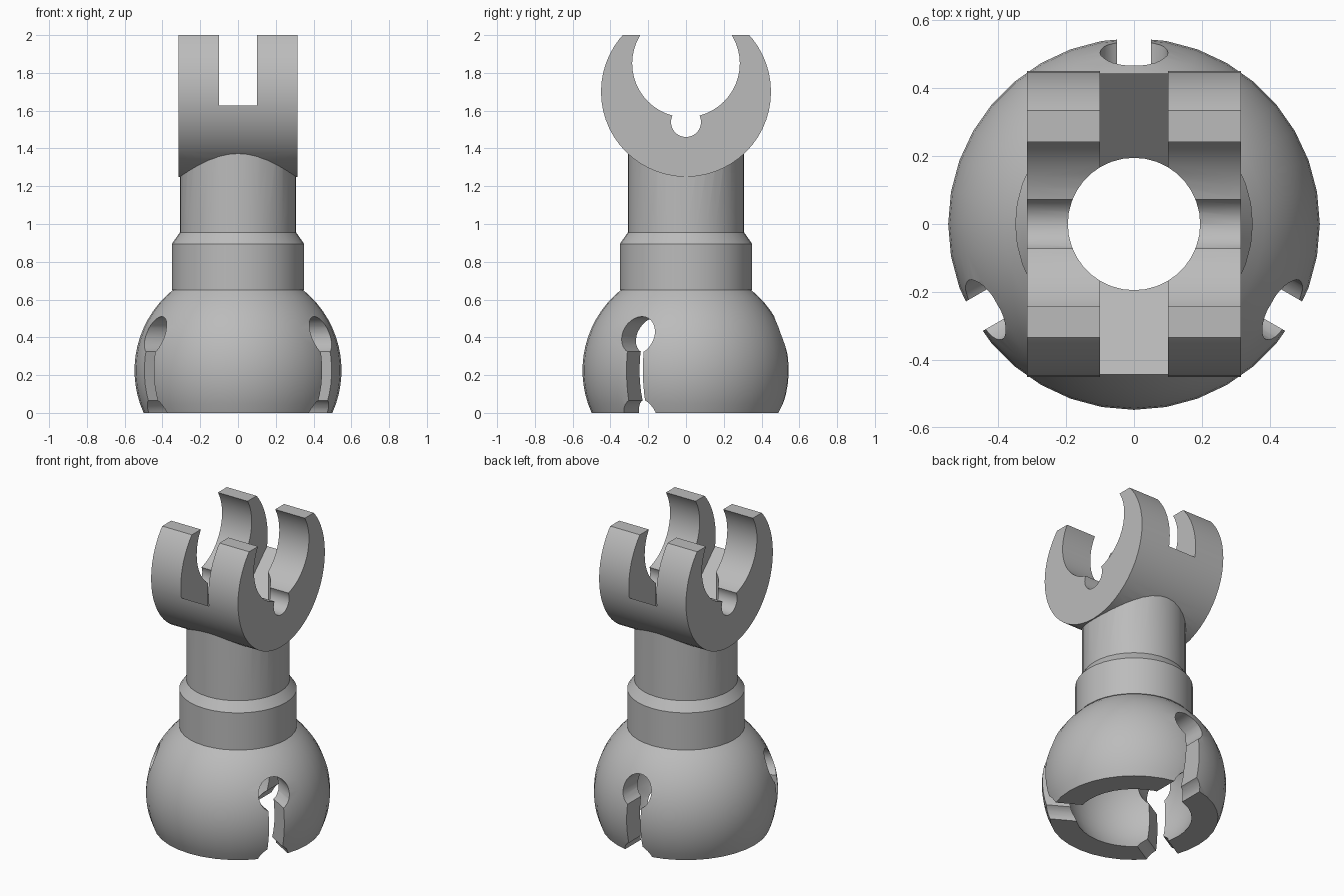
import bpy, math
from mathutils import Matrix, Vector

cube = bpy.data.objects.get("Cube")
if cube:
    bpy.data.objects.remove(cube, do_unlink=True)

grey = bpy.data.materials.new("plain grey")
grey.use_nodes = True
colour = (0.5, 0.5, 0.5, 1)
grey.diffuse_color = colour
grey.node_tree.nodes["Principled BSDF"].inputs["Base Color"].default_value = colour


def new_object(name, verts, faces):
    mesh = bpy.data.meshes.new(name)
    mesh.from_pydata(verts, [], faces)
    mesh.materials.append(grey)
    obj = bpy.data.objects.new(name, mesh)
    bpy.context.collection.objects.link(obj)
    return obj


def lathe(name, profile, sides=36):
    """Capped solid of revolution from (radius, z) points, bottom to top."""
    verts = [(r * math.cos(2 * math.pi * i / sides), r * math.sin(2 * math.pi * i / sides), z)
             for r, z in profile for i in range(sides)]
    faces = [(k * sides + i, k * sides + (i + 1) % sides,
              (k + 1) * sides + (i + 1) % sides, (k + 1) * sides + i)
             for k in range(len(profile) - 1) for i in range(sides)]
    last = (len(profile) - 1) * sides
    faces += [tuple(reversed(range(sides))), tuple(range(last, last + sides))]
    return new_object(name, verts, faces)


def prism(name, outline, x0, x1):
    """Extrude a counter-clockwise (y, z) outline along x."""
    n = len(outline)
    verts = [(x, y, z) for x in (x0, x1) for y, z in outline]
    faces = [(i, (i + 1) % n, n + (i + 1) % n, n + i) for i in range(n)]
    faces = [tuple(reversed(f)) for f in faces]
    faces += [tuple(range(n - 1, -1, -1)), tuple(range(n, 2 * n))]
    obj = new_object(name, verts, [tuple(f) for f in faces])
    # Make normals consistent and outward
    import bmesh
    bm = bmesh.new()
    bm.from_mesh(obj.data)
    bmesh.ops.recalc_face_normals(bm, faces=bm.faces)
    bm.to_mesh(obj.data)
    bm.free()
    return obj


def circle(radius, z, count=48):
    return [(radius * math.cos(2 * math.pi * i / count),
             z + radius * math.sin(2 * math.pi * i / count)) for i in range(count)]


def arc_profile(radius, centre, low, high, steps):
    """Sphere outline between two heights, evenly spaced in angle."""
    a, b = math.asin((low - centre) / radius), math.asin((high - centre) / radius)
    angles = [a + (b - a) * i / steps for i in range(steps + 1)]
    return [(radius * math.cos(t), centre + radius * math.sin(t)) for t in angles]


def combine(target, other, operation):
    mod = target.modifiers.new(operation.lower(), 'BOOLEAN')
    mod.operation, mod.solver, mod.object = operation, 'EXACT', other
    bpy.ops.object.select_all(action='DESELECT')
    bpy.context.view_layer.objects.active = target
    target.select_set(True)
    bpy.ops.object.modifier_apply(modifier=mod.name)
    bpy.data.objects.remove(other, do_unlink=True)


# Ball socket, collar and stem as one turned body
BALL_R, BALL_Z = 0.548, 0.225
body = lathe("jointed_socket", arc_profile(BALL_R, BALL_Z, 0, 0.65, 14)
             + [(0.35, 0.651), (0.35, 0.895), (0.308, 0.955), (0.308, 1.4)])

# Clip barrel lying across the stem, trimmed flat on top
barrel = prism("clip_barrel", circle(0.45, 1.70, 56), -0.315, 0.315)
combine(barrel, prism("top_trim", [(-1, 2), (1, 2), (1, 3), (-1, 3)], -1, 1), 'DIFFERENCE')
combine(body, barrel, 'UNION')

# Clip opening and the small relief groove below it
combine(body, prism("clip_opening", circle(0.285, 1.85), -1, 1), 'DIFFERENCE')
combine(body, prism("relief_groove", circle(0.08, 1.54, 24), -1, 1), 'DIFFERENCE')

# Slot between the prongs, with floors sloping down to the bore
slot = [(-0.15, 1.345), (0.15, 1.345), (0.445, 1.63), (0.6, 1.63),
        (0.6, 2.2), (-0.6, 2.2), (-0.6, 1.63), (-0.445, 1.63)]
combine(body, prism("prong_slot", slot, -0.1, 0.1), 'DIFFERENCE')

# Ball cavity and the bore through the stem
combine(body, lathe("ball_cavity", arc_profile(0.41, BALL_Z, -0.1, 0.62, 14)), 'DIFFERENCE')
combine(body, lathe("bore", [(0.195, 0.3), (0.195, 2.5)]), 'DIFFERENCE')

# Three keyhole slots that let the socket flex
for degrees in (90, 210, 330):
    turn = Matrix.Rotation(math.radians(degrees), 4, 'Z')
    pieces = [circle(0.1, 0.41, 28), circle(0.1, -0.02, 28),
              [(-0.05, -0.1), (0.05, -0.1), (0.05, 0.4), (-0.05, 0.4)]]
    for outline in pieces:
        cutter = prism("keyhole_cutter", outline, 0.25, 0.8)
        cutter.data.transform(turn)
        combine(body, cutter, 'DIFFERENCE')

# Smooth shading with sharp edges kept
bpy.ops.object.select_all(action='DESELECT')
bpy.context.view_layer.objects.active = body
body.select_set(True)
bpy.ops.object.shade_smooth_by_angle(angle=math.radians(30))
